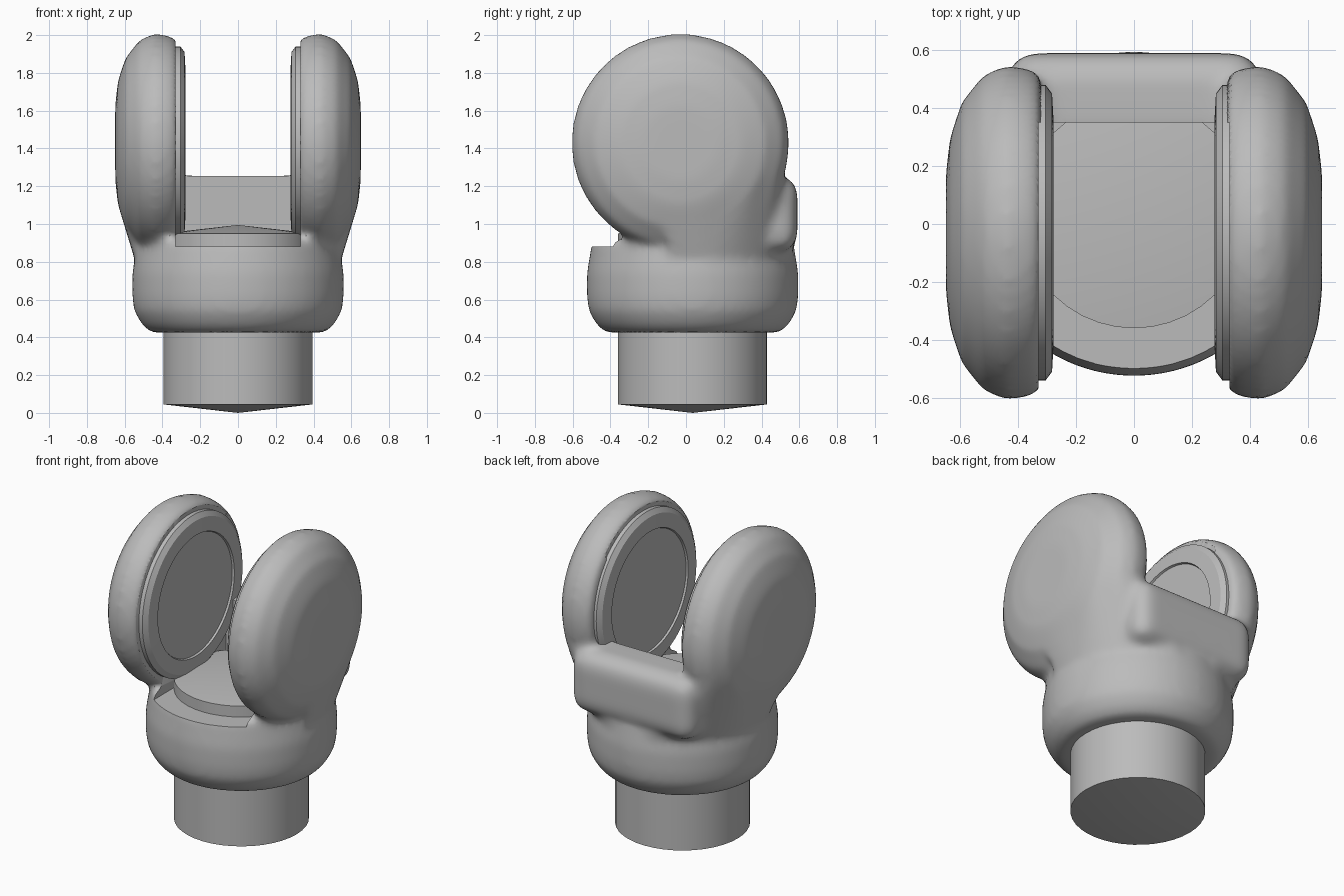
import bpy, bmesh, math
from mathutils import Matrix, Vector

cube = bpy.data.objects.get("Cube")
if cube:
    bpy.data.objects.remove(cube)

grey = bpy.data.materials.new("plain grey")
grey.use_nodes = True
grey.diffuse_color = (0.5, 0.5, 0.5, 1)
grey.node_tree.nodes["Principled BSDF"].inputs["Base Color"].default_value = (0.5, 0.5, 0.5, 1)

AXIS = Vector((0, 0.035, 0))          # upright axis of collar and post
HUB = Vector((0, -0.03, 1.43))        # sideways axis of the discs


def lathe(bm, profile, matrix, steps):
    """Spin (radius, height) points around z, then place with the matrix."""
    part = bmesh.new()
    verts = [part.verts.new((r, 0, h)) for r, h in profile]
    edges = [part.edges.new(pair) for pair in zip(verts, verts[1:])]
    bmesh.ops.spin(part, geom=verts + edges, cent=(0, 0, 0), axis=(0, 0, 1),
                   angle=math.tau, steps=steps)
    bmesh.ops.remove_doubles(part, verts=part.verts, dist=1e-4)
    part.transform(matrix)
    merge(bm, part)


def merge(bm, part):
    bmesh.ops.recalc_face_normals(part, faces=part.faces)
    mesh = bpy.data.meshes.new("part")
    part.to_mesh(mesh)
    part.free()
    bm.from_mesh(mesh)
    bpy.data.meshes.remove(mesh)


def box(bm, low, high, bevel=0):
    part = bmesh.new()
    low, high = Vector(low), Vector(high)
    bmesh.ops.create_cube(part, size=1, matrix=Matrix.Translation((low + high) / 2)
                          @ Matrix.Diagonal((*(high - low), 1)))
    if bevel:
        bmesh.ops.bevel(part, geom=part.edges[:], offset=bevel, segments=4,
                        profile=0.5, affect='EDGES')
    merge(bm, part)


def make_object(name, bm):
    mesh = bpy.data.meshes.new(name)
    bm.to_mesh(mesh)
    bm.free()
    mesh.materials.append(grey)
    obj = bpy.data.objects.new(name, mesh)
    bpy.context.collection.objects.link(obj)
    return obj


def smooth(obj, angle=35):
    bpy.ops.object.select_all(action='DESELECT')
    obj.select_set(True)
    bpy.context.view_layer.objects.active = obj
    for mod in list(obj.modifiers):
        bpy.ops.object.modifier_apply(modifier=mod.name)
    bpy.ops.object.shade_smooth_by_angle(angle=math.radians(angle))


def sideways(side):
    return Matrix.Translation(HUB) @ Matrix.Rotation(side * math.pi / 2, 4, 'Y')


# Fork body: collar, two thick discs, shoulders and rear wall, fused together
body = bmesh.new()
collar = [(0, 0.425), (0.46, 0.425), (0.51, 0.47), (0.55, 0.54), (0.56, 0.62),
          (0.56, 0.74), (0.53, 0.92), (0, 0.92)]
lathe(body, collar, Matrix.Translation(AXIS), 64)
disc = [(0, 0.32), (0.54, 0.32), (0.565, 0.36), (0.578, 0.44), (0.545, 0.52),
        (0.45, 0.595), (0.33, 0.635), (0.2, 0.65), (0, 0.65)]
for side in (-1, 1):
    lathe(body, disc, sideways(side), 64)
    # Shoulder: hull from the collar's rim to the disc's lower back
    shoulder = bmesh.new()
    for i in range(64):
        a = math.tau * i / 64
        rim = AXIS + Vector((0.55 * math.cos(a), 0.55 * math.sin(a), 0.82))
        if rim.x * side > 0.1 and rim.y > -0.12:
            shoulder.verts.new(rim)
        for r, h in disc[1:-1]:
            p = HUB + Vector((side * h, r * math.cos(a), r * math.sin(a)))
            if p.z < 1.3 and p.y > -0.12:
                shoulder.verts.new(p)
    hull = bmesh.ops.convex_hull(shoulder, input=shoulder.verts)
    bmesh.ops.delete(shoulder, geom=[v for v in shoulder.verts if not v.link_faces],
                     context='VERTS')
    merge(body, shoulder)
box(body, (-0.44, 0.25, 0.85), (0.44, 0.59, 1.255), 0.1)
fork = make_object("fork_body", body)

# Slot between the discs, above the collar ledge and ahead of the rear wall
slot = bmesh.new()
box(slot, (-0.33, -1, 0.88), (0.33, 0.35, 2.5))
cutter = make_object("slot_cutter", slot)
cutter.hide_render = True
cutter.hide_set(True)

remesh = fork.modifiers.new("fuse", 'REMESH')
remesh.mode = 'VOXEL'
remesh.voxel_size = 0.022
soften = fork.modifiers.new("soften", 'SMOOTH')
soften.factor = 0.5
soften.iterations = 10
cut = fork.modifiers.new("slot", 'BOOLEAN')
cut.object = cutter
cut.operation = 'DIFFERENCE'
cut.solver = 'EXACT'
smooth(fork)
bpy.data.objects.remove(cutter)

# Post through the collar, with shallow cone ends
post = bmesh.new()
lathe(post, [(0, 0), (0.395, 0.045), (0.395, 0.95), (0, 0.995)],
      Matrix.Translation(AXIS), 40)
smooth(make_object("post", post))

# Inner bearing plates with a shallow round recess
for side, name in ((1, "left"), (-1, "right")):
    plate = bmesh.new()
    lathe(plate, [(0, 0.4), (0.51, 0.4), (0.51, 0.305), (0.48, 0.283), (0.39, 0.278),
                  (0.385, 0.29), (0, 0.29)], sideways(side), 64)
    smooth(make_object(name + "_bearing_plate", plate), 20)

# Round cap on the outside of one disc
cap = bmesh.new()
lathe(cap, [(0, 0.58), (0.25, 0.58), (0.25, 0.637), (0.2, 0.644), (0, 0.646)],
      Matrix.Translation((0, -0.01, 0.02)) @ sideways(1), 48)
smooth(make_object("left_side_cap", cap), 20)
